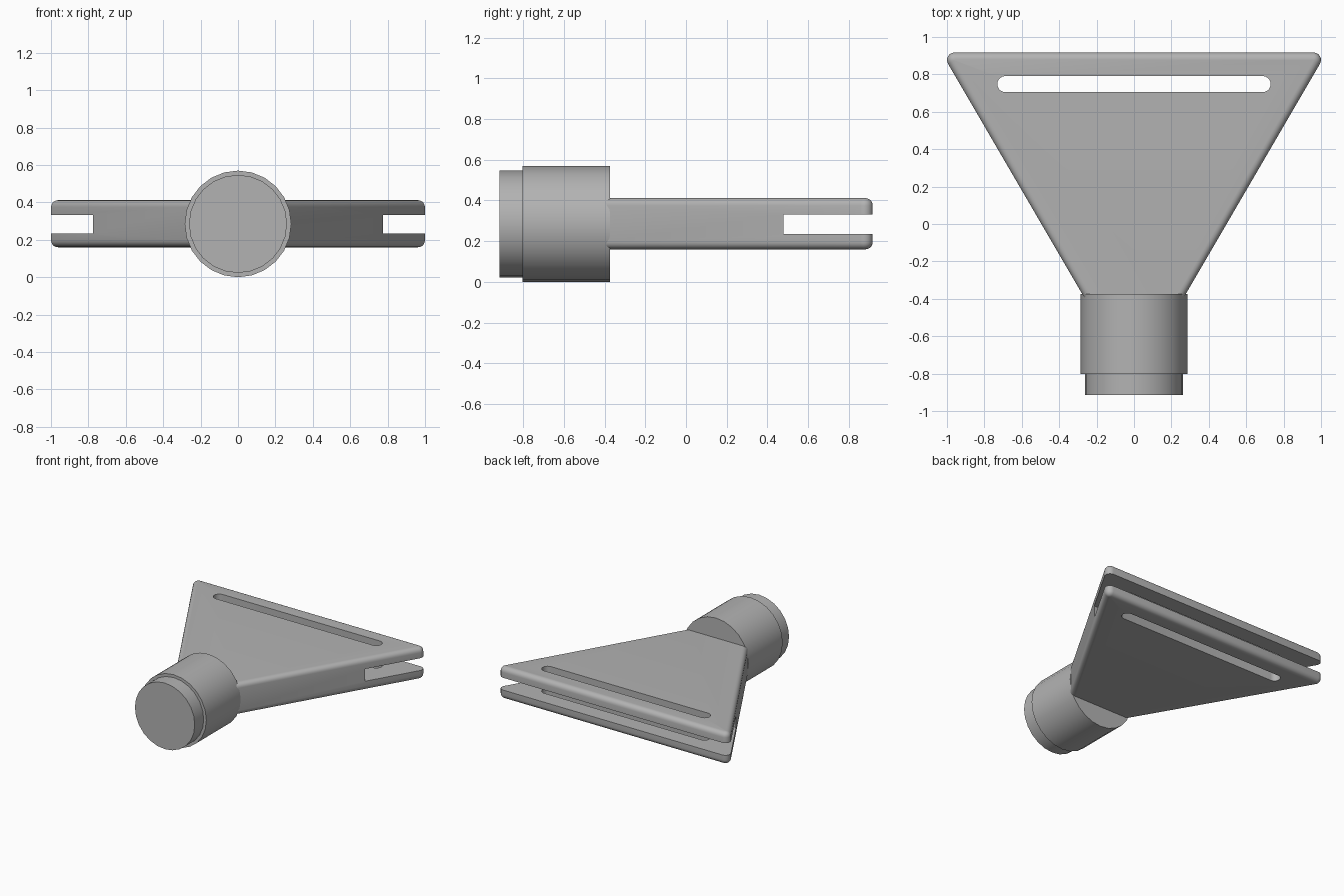
import bpy, bmesh, math
from mathutils import Vector

cube = bpy.data.objects.get("Cube")
if cube:
    bpy.data.objects.remove(cube, do_unlink=True)

MID_Z = 0.285
grey = bpy.data.materials.new("plain grey")
grey.use_nodes = True
grey.diffuse_color = (0.45, 0.45, 0.45, 1)
grey.node_tree.nodes["Principled BSDF"].inputs["Base Color"].default_value = (0.45, 0.45, 0.45, 1)


def arc(cx, cy, r, start, end, steps=6):
    angles = [math.radians(start + (end - start) * i / steps) for i in range(steps + 1)]
    return [(cx + r * math.cos(a), cy + r * math.sin(a)) for a in angles]


def prism(name, outline, z0, z1):
    bm = bmesh.new()
    base = bm.faces.new([bm.verts.new((x, y, z0)) for x, y in outline])
    top = bmesh.ops.extrude_face_region(bm, geom=[base])["geom"]
    bmesh.ops.translate(bm, vec=(0, 0, z1 - z0),
                        verts=[v for v in top if isinstance(v, bmesh.types.BMVert)])
    bmesh.ops.recalc_face_normals(bm, faces=bm.faces)
    return link(name, bm)


def link(name, bm):
    mesh = bpy.data.meshes.new(name)
    bm.to_mesh(mesh)
    bm.free()
    mesh.materials.append(grey)
    obj = bpy.data.objects.new(name, mesh)
    bpy.context.collection.objects.link(obj)
    return obj


def smooth(obj):
    bpy.ops.object.select_all(action='DESELECT')
    obj.select_set(True)
    bpy.context.view_layer.objects.active = obj
    bpy.ops.object.shade_smooth_by_angle(angle=math.radians(35))


# Fan-shaped body: half outline with a rounded rear corner, mirrored
R = 0.04
half = [(0.262, -0.40)] + arc(0.96, 0.877, R, -30, 90)
outline = half + [(-x, y) for x, y in reversed(half)]
body = prism("fan_body", outline, 0.16, 0.412)

# Round the upper and lower rims, leaving the collar end square
bm = bmesh.new()
bm.from_mesh(body.data)
rims = [e for e in bm.edges
        if abs(e.verts[0].co.z - e.verts[1].co.z) < 0.001
        and max(v.co.y for v in e.verts) > 0]
bmesh.ops.bevel(bm, geom=rims, offset=0.037, segments=5, profile=0.5, affect='EDGES')
bm.to_mesh(body.data)
bm.free()

# Cutters: the rear groove and the long slot through both plates
groove = prism("groove_cutter", [(-1.2, 0.48), (1.2, 0.48), (1.2, 1.2), (-1.2, 1.2)], 0.235, 0.332)
slot = prism("slot_cutter", arc(0.688, 0.748, 0.043, -90, 90, 10)
             + arc(-0.688, 0.748, 0.043, 90, 270, 10), 0, 0.6)
for cutter in (groove, slot):
    mod = body.modifiers.new(cutter.name, 'BOOLEAN')
    mod.operation = 'DIFFERENCE'
    mod.solver = 'EXACT'
    mod.object = cutter
    bpy.context.view_layer.objects.active = body
    bpy.ops.object.modifier_apply(modifier=mod.name)
    bpy.data.objects.remove(cutter, do_unlink=True)
smooth(body)


# Round collar and its narrower front end
def tube(name, radius, y0, y1):
    bpy.ops.mesh.primitive_cylinder_add(vertices=24, radius=radius, depth=y1 - y0,
                                        location=(0, (y0 + y1) / 2, MID_Z),
                                        rotation=(math.pi / 2, 0, 0))
    obj = bpy.context.object
    obj.name = name
    obj.data.materials.append(grey)
    smooth(obj)


tube("collar", 0.285, -0.803, -0.373)
tube("collar_front_end", 0.262, -0.915, -0.79)
